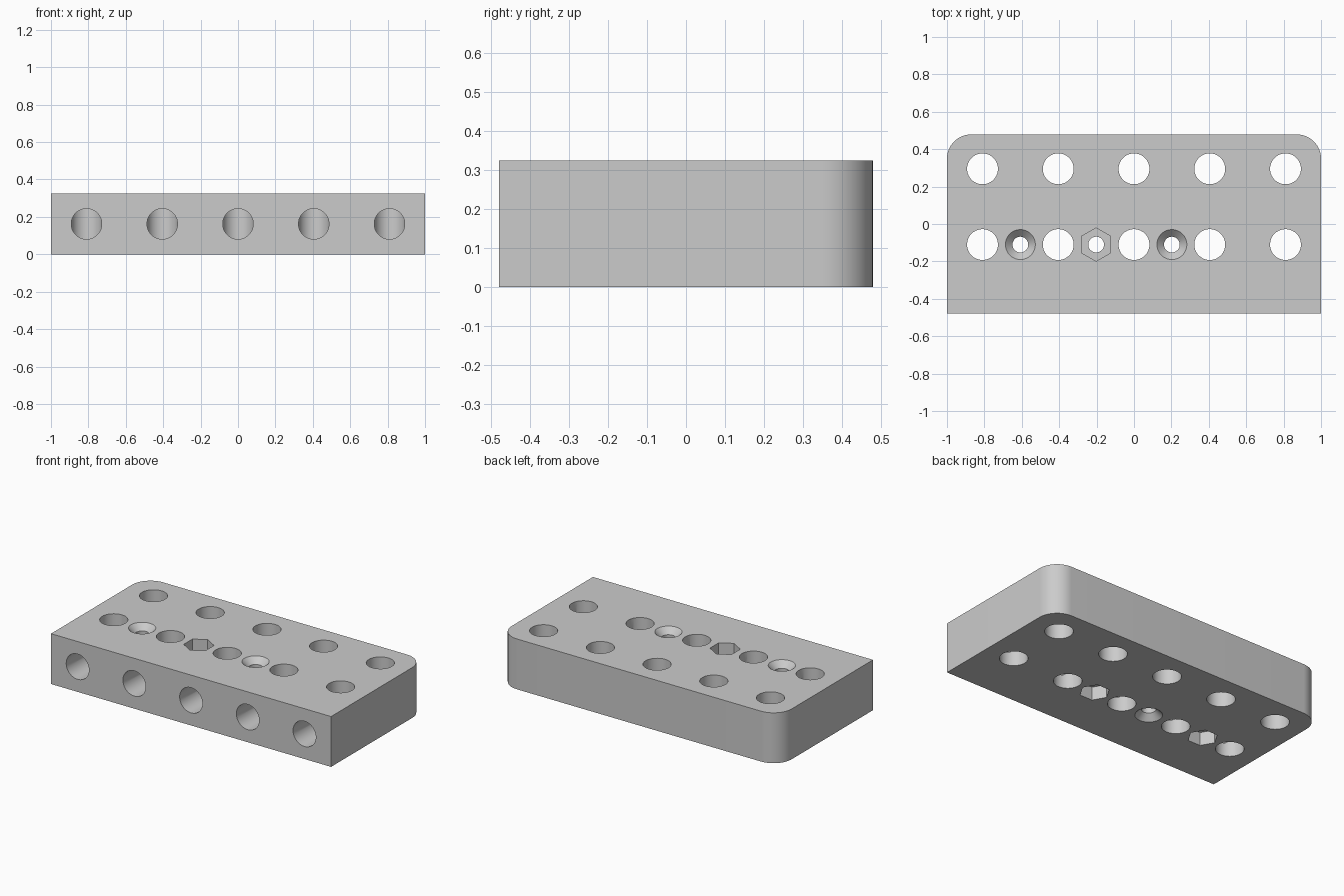
import bpy, bmesh
from math import pi, sin, cos, radians
from mathutils import Matrix, Vector

cube = bpy.data.objects.get("Cube")
if cube:
    bpy.data.objects.remove(cube, do_unlink=True)

HEIGHT, HALF_X, HALF_Y, CORNER = 0.325, 1.0, 0.479, 0.13
PITCH, HOLE, SHAFT = 0.405, 0.0825, 0.042
ROW_BACK, ROW_MID = 0.295, -0.11
COLUMNS = [i * PITCH for i in range(-2, 3)]
# Screw positions: x and whether the screw head sits on top
SCREWS = [(-1.5 * PITCH, True), (-0.5 * PITCH, False), (0.5 * PITCH, True)]

grey = bpy.data.materials.new("light grey")
grey.use_nodes = True
grey.diffuse_color = (0.6, 0.6, 0.6, 1)
grey.node_tree.nodes["Principled BSDF"].inputs["Base Color"].default_value = (0.6, 0.6, 0.6, 1)


def make_object(name, bm):
    bmesh.ops.recalc_face_normals(bm, faces=bm.faces)
    mesh = bpy.data.meshes.new(name)
    bm.to_mesh(mesh)
    bm.free()
    mesh.materials.append(grey)
    obj = bpy.data.objects.new(name, mesh)
    bpy.context.collection.objects.link(obj)
    return obj


def add_cone(bm, start, end, r1, r2, segments=64, spin=0.0):
    """Capped cone or prism from start to end."""
    start, end = Vector(start), Vector(end)
    axis = end - start
    turn = Vector((0, 0, 1)).rotation_difference(axis).to_matrix().to_4x4()
    matrix = Matrix.Translation((start + end) / 2) @ turn @ Matrix.Rotation(spin, 4, "Z")
    bmesh.ops.create_cone(bm, cap_ends=True, segments=segments, radius1=r1,
                          radius2=r2, depth=axis.length, matrix=matrix)


# Block with two rounded back corners
outline = [(-HALF_X, -HALF_Y), (HALF_X, -HALF_Y)]
for side, first in ((1, 0), (-1, pi / 2)):
    for i in range(17):
        a = first + i * pi / 32
        outline.append((side * (HALF_X - CORNER) + CORNER * cos(a),
                        HALF_Y - CORNER + CORNER * sin(a)))
bm = bmesh.new()
base = bm.faces.new([bm.verts.new((x, y, 0)) for x, y in outline])
top = bmesh.ops.extrude_face_region(bm, geom=[base])
bmesh.ops.translate(bm, vec=(0, 0, HEIGHT),
                    verts=[v for v in top["geom"] if isinstance(v, bmesh.types.BMVert)])
block = make_object("drilled_block", bm)

# Vertical peg holes and screw shafts
vertical = bmesh.new()
drills = [(x, y, HOLE) for x in COLUMNS for y in (ROW_BACK, ROW_MID)]
drills += [(x, ROW_MID, SHAFT) for x, _ in SCREWS]
for x, y, r in drills:
    add_cone(vertical, (x, y, -0.1), (x, y, HEIGHT + 0.1), r, r)

# Horizontal holes from the front into the middle row
horizontal = bmesh.new()
for x in COLUMNS:
    add_cone(horizontal, (x, -HALF_Y - 0.1, HEIGHT / 2), (x, ROW_MID - 0.004, HEIGHT / 2),
             HOLE - 0.001, HOLE - 0.001)

# Countersink on one face and hexagonal nut pocket on the other
recesses = bmesh.new()
for x, head_on_top in SCREWS:
    head, nut, up = (HEIGHT, 0, 1) if head_on_top else (0, HEIGHT, -1)
    add_cone(recesses, (x, ROW_MID, head - 0.06 * up), (x, ROW_MID, head + 0.02 * up), 0.02, 0.10)
    add_cone(recesses, (x, ROW_MID, nut + 0.085 * up), (x, ROW_MID, nut - 0.05 * up),
             0.089, 0.089, segments=6, spin=0)

cutters = [make_object(name, b) for name, b in (
    ("peg_hole_cutter", vertical), ("front_hole_cutter", horizontal), ("recess_cutter", recesses))]

bpy.ops.object.select_all(action="DESELECT")
block.select_set(True)
bpy.context.view_layer.objects.active = block
for cutter in cutters:
    cutter.hide_render = True
    mod = block.modifiers.new(cutter.name, "BOOLEAN")
    mod.operation, mod.solver, mod.object = "DIFFERENCE", "EXACT", cutter
    bpy.ops.object.modifier_apply(modifier=mod.name)
    bpy.data.objects.remove(cutter, do_unlink=True)

# One material slot throughout
block.data.materials.clear()
block.data.materials.append(grey)
for face in block.data.polygons:
    face.material_index = 0
bpy.ops.object.shade_smooth_by_angle(angle=radians(30))
